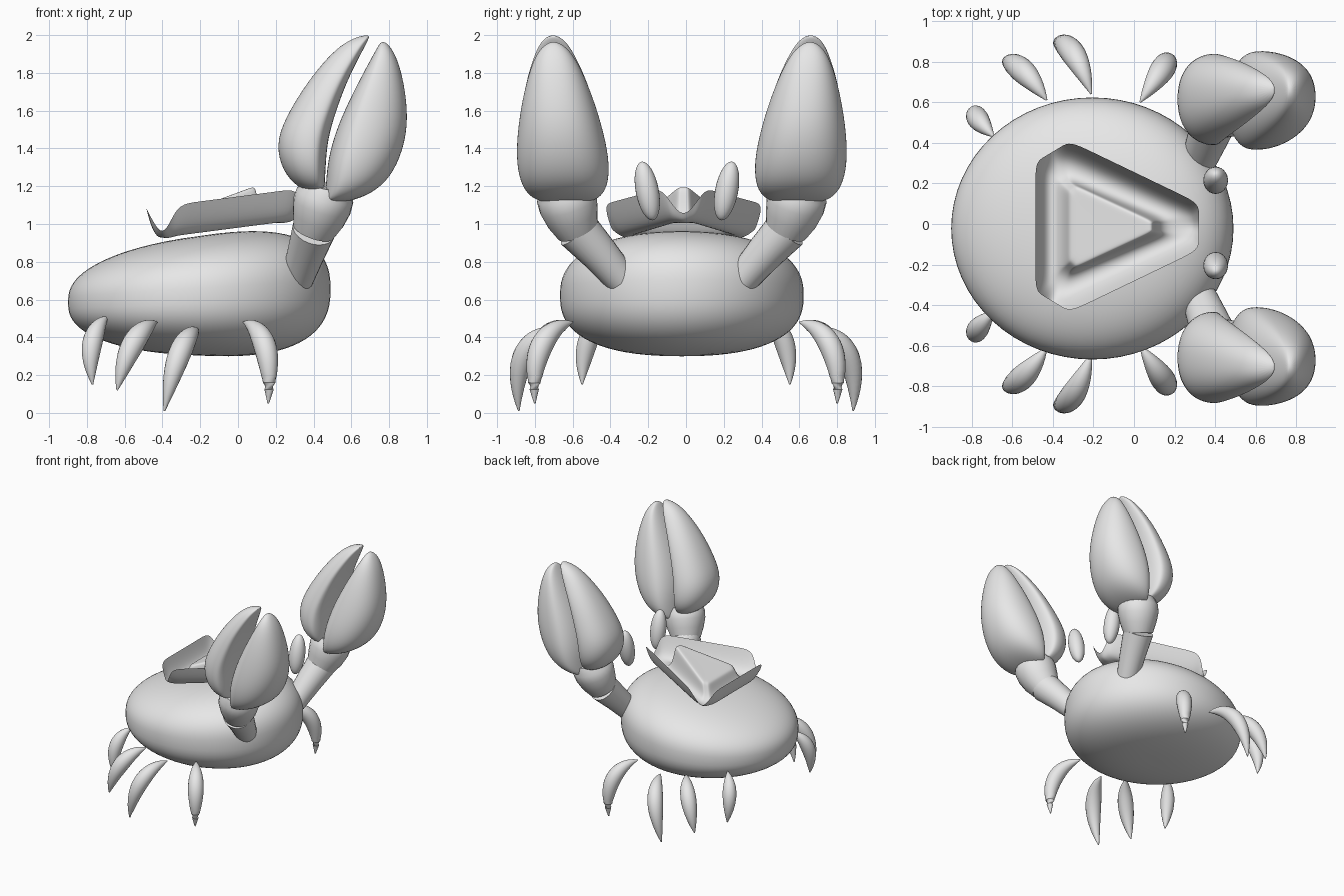
import bpy, bmesh, math
from mathutils import Vector

if "Cube" in bpy.data.objects:
    bpy.data.objects.remove(bpy.data.objects["Cube"])

grey = bpy.data.materials.new("plain grey")
grey.diffuse_color = (0.8, 0.8, 0.8, 1)
grey.use_nodes = True
grey.node_tree.nodes["Principled BSDF"].inputs["Base Color"].default_value = grey.diffuse_color
MID = -0.022          # symmetry line of body and claws


def loft(name, rings, subsurf=0, caps=(True, True), flip_about=None, angle=50):
    """Skin a list of equal-length point rings; optionally mirror across y."""
    bm = bmesh.new()
    rows = []
    for ring in rings:
        pts = [Vector(p) for p in ring]
        if flip_about is not None:
            for p in pts:
                p.y = 2 * flip_about - p.y
        rows.append([bm.verts.new(p) for p in pts])
    n = len(rows[0])
    for a, b in zip(rows, rows[1:]):
        for i in range(n):
            j = (i + 1) % n
            bm.faces.new((a[i], a[j], b[j], b[i]))
    if caps[0]:
        bm.faces.new(rows[0][::-1])
    if caps[1]:
        bm.faces.new(rows[-1])
    bmesh.ops.recalc_face_normals(bm, faces=bm.faces)
    mesh = bpy.data.meshes.new(name)
    bm.to_mesh(mesh)
    bm.free()
    mesh.materials.append(grey)
    obj = bpy.data.objects.new(name, mesh)
    bpy.context.collection.objects.link(obj)
    bpy.ops.object.select_all(action='DESELECT')
    obj.select_set(True)
    bpy.context.view_layer.objects.active = obj
    bpy.ops.object.shade_smooth_by_angle(angle=math.radians(angle))
    if subsurf:
        mod = obj.modifiers.new("smooth", 'SUBSURF')
        mod.levels = mod.render_levels = subsurf
    return obj


def tube(path, radii, n=24):
    """Circular rings along a path."""
    path = [Vector(p) for p in path]
    rings = []
    for i, (p, r) in enumerate(zip(path, radii)):
        tangent = path[min(i + 1, len(path) - 1)] - path[max(i - 1, 0)]
        q = tangent.to_track_quat('Z', 'Y')
        rings.append([p + q @ Vector((r * math.cos(2 * math.pi * k / n),
                                      r * math.sin(2 * math.pi * k / n), 0))
                      for k in range(n)])
    return rings


def spow(v, e):
    return math.copysign(abs(v) ** e, v)


# Body: flattened superellipsoid, thinner towards the back
rings = []
for i in range(1, 40):
    phi = -math.pi / 2 + math.pi * i / 40
    r, w = math.cos(phi) ** 0.8, spow(math.sin(phi), 0.8)
    ring = []
    for k in range(64):
        a = 2 * math.pi * k / 64
        u, v = r * math.cos(a), r * math.sin(a)
        ring.append((-0.205 + 0.695 * u, MID + 0.645 * v,
                     0.62 + 0.035 * u + 0.317 * (1 + 0.2 * u) * w))
    rings.append(ring)
loft("body", rings)

# Claw fingers: rows of height, left x, right x, half depth
INNER = [(1.165, .38, .455, .09), (1.21, .29, .46, .18), (1.31, .22, .465, .228),
         (1.45, .20, .475, .228), (1.6, .27, .52, .20), (1.75, .365, .575, .165),
         (1.88, .47, .64, .115), (1.965, .565, .685, .07), (2.0, .66, .70, .02)]
OUTER = [(1.11, .455, .55, .12), (1.145, .46, .68, .195), (1.22, .465, .79, .238),
         (1.35, .475, .865, .25), (1.52, .525, .905, .225), (1.7, .61, .89, .18),
         (1.85, .69, .855, .125), (1.93, .735, .815, .075), (1.965, .755, .78, .02)]


def finger(rows, flat_right, n=20):
    """D-shaped cross-sections, blunt on the side that meets the other finger."""
    rings = []
    for z, xl, xr, half in rows:
        yc = -0.642 - 0.062 * (z - 1.2) / 0.8
        width = xr - xl
        right = width * (0.28 if flat_right else 0.66)
        xc = xr - right
        ring = []
        for k in range(n):
            a = 2 * math.pi * (k + 0.5) / n
            c, s = spow(math.cos(a), 0.9), spow(math.sin(a), 0.9)
            ring.append((xc + c * (right if c > 0 else width - right), yc + half * s, z))
        rings.append(ring)
    return rings


# Arms, elbows, claws on both sides
for side, flip in (("right", None), ("left", MID)):
    loft(side + "_upper_arm",
         tube([(.315, -.345, .71), (.36, -.46, .845), (.402, -.575, .97)], [.085, .1, .116]),
         flip_about=flip)
    loft(side + "_elbow",
         tube([(.40, -.572, .96), (.425, -.60, 1.03), (.445, -.622, 1.10),
               (.46, -.638, 1.15), (.47, -.645, 1.20)], [.112, .14, .157, .155, .13]),
         flip_about=flip)
    loft(side + "_inner_claw", finger(INNER, True), 2, flip_about=flip, angle=180)
    loft(side + "_outer_claw", finger(OUTER, False), 2, flip_about=flip, angle=180)

    # Eye: slim egg leaning outwards
    path, radii = [], []
    for i in range(17):
        a = math.pi * (0.02 + 0.96 * i / 16)
        t = (1 - math.cos(a)) / 2
        path.append((.402, -.175 - .06 * t, 1.02 + .31 * t))
        radii.append(.061 * math.sin(a))
    loft(side + "_eye", tube(path, radii), flip_about=None if flip is None else 0.005)

# Legs: curved teardrops (base, bend, tip)
LEGS = [((-.69, -.43, .51), (-.81, -.55, .42), (-.77, -.55, .15)),
        ((-.43, -.61, .48), (-.57, -.81, .44), (-.64, -.80, .12)),
        ((-.21, -.64, .44), (-.31, -.93, .42), (-.39, -.885, .01)),
        ((.03, -.60, .48), (.19, -.83, .44), (.16, -.80, .05))]
for number, (p0, p1, p2) in enumerate(LEGS, 1):
    p0, p1, p2 = Vector(p0), Vector(p1), Vector(p2)
    path, radii = [], []
    for i in range(21):
        t = i / 20
        path.append((1 - t) ** 2 * p0 + 2 * t * (1 - t) * p1 + t * t * p2)
        radii.append(max(.004, .06 * math.sin(math.pi * t) ** .75))
    if number == 1:
        radii = [r * .88 for r in radii]
    for side, flip in (("right", None), ("left", 0.0)):
        loft(f"{side}_leg_{number}", tube(path, radii, 20), flip_about=flip)


# Three-cornered hat: truncated triangle rings from rim to crown
def hat_ring(front_x, front_w, mid_x, mid_w, back_x, back_w, height, lift=0):
    """height(x) gives the level; lift raises the sides but not the corner middles."""
    c = -0.013
    corners = [(front_x, c - front_w), (front_x, c + front_w), (mid_x, c + mid_w),
               (back_x, c + back_w), (back_x, c - back_w), (mid_x, c - mid_w)]
    ring = []
    for i in range(6):
        (xa, ya), (xb, yb) = corners[i], corners[(i + 1) % 6]
        steps = 4 if i % 2 == 0 else 6
        for k in range(steps):
            t = k / steps
            x, y = xa + (xb - xa) * t, ya + (yb - ya) * t
            raised = abs(2 * t - 1) ** 1.3 if i % 2 == 0 else 1
            ring.append((x, y, height(x) + lift * raised))
    return ring


def brim(x):
    return 0.925 + 0.13 * (x + 0.35)


def crown(x):
    return 1.05 + 0.37 * (x + 0.32)


loft("hat", [
    hat_ring(.32, .115, -.315, .42, -.485, .318, lambda x: brim(x) + .025, .15),
    hat_ring(.305, .095, -.315, .385, -.465, .295, lambda x: brim(x) + .01, .08),
    hat_ring(.28, .065, -.32, .335, -.43, .265, lambda x: brim(x), .01),
    hat_ring(.18, .045, -.32, .26, -.38, .22, lambda x: brim(x) + .005),
    hat_ring(.12, .035, -.31, .22, -.345, .19, lambda x: brim(x) + .05),
    hat_ring(.095, .03, -.285, .205, -.325, .172, lambda x: crown(x) - .015),
    hat_ring(.08, .025, -.28, .19, -.315, .16, lambda x: crown(x)),
    hat_ring(.02, .015, -.25, .13, -.275, .11, lambda x: crown(x) - .002),
], 2, caps=(False, True), angle=180)
